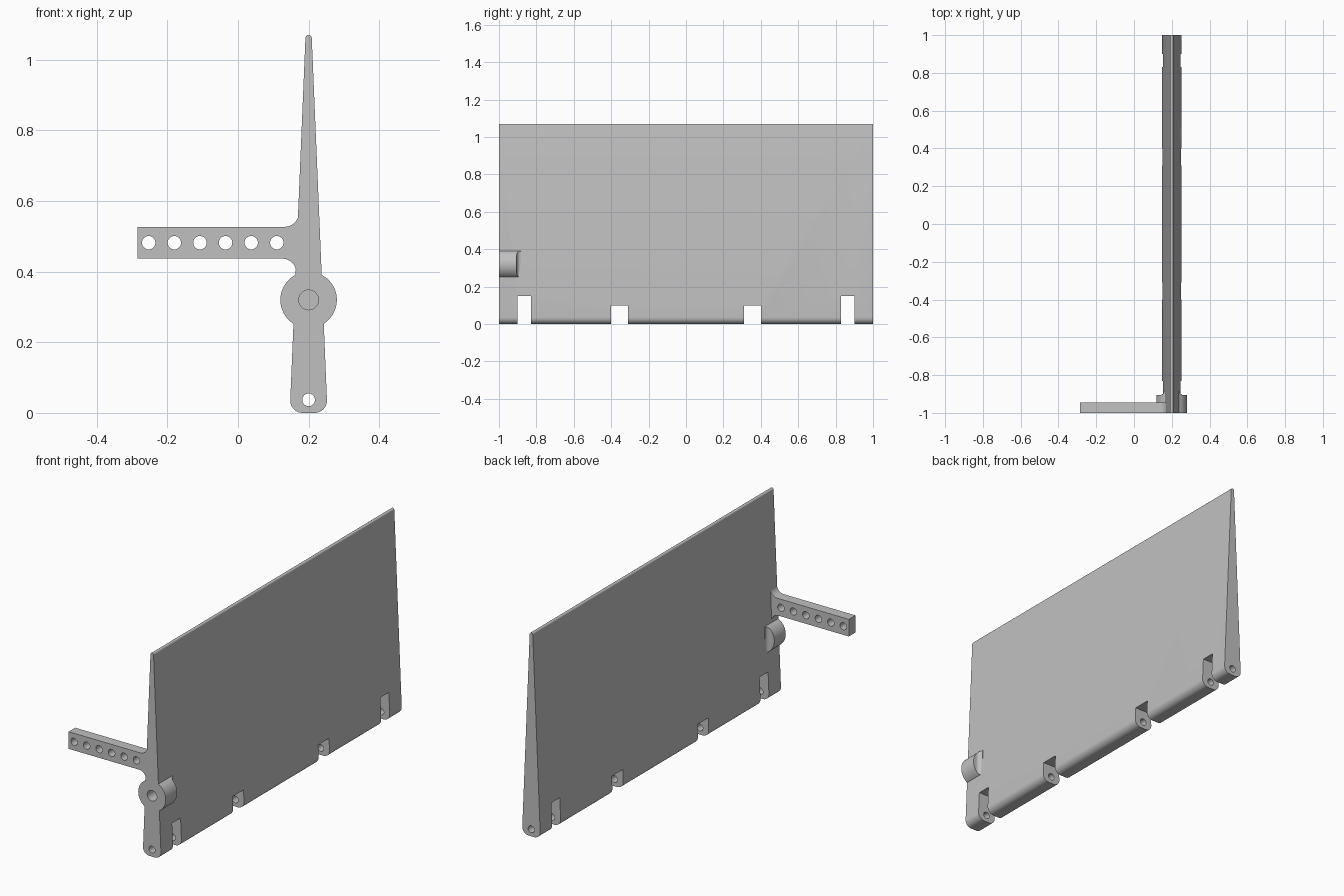
import bpy, bmesh
from math import cos, sin, radians

if "Cube" in bpy.data.objects:
    bpy.data.objects.remove(bpy.data.objects["Cube"], do_unlink=True)

grey = bpy.data.materials.new("plain_grey")
grey.use_nodes = True
colour = (0.53, 0.53, 0.53, 1)
grey.diffuse_color = colour
grey.node_tree.nodes["Principled BSDF"].inputs["Base Color"].default_value = colour

AXIS_X = 0.2      # centre plane of the panel
BOSS_Z = 0.32
FRONT = -1.0


def arc(cx, cy, r, start, end, steps=10):
    """Points along an arc, angles in degrees."""
    angles = [radians(start + (end - start) * i / steps) for i in range(steps + 1)]
    return [(cx + r * cos(a), cy + r * sin(a)) for a in angles]


def circle(cx, cy, r, steps=48):
    return arc(cx, cy, r, 0, 360, steps)[:-1]


def prism(name, points, low, high, along="y"):
    """Extrude a closed outline along y (outline in xz) or z (outline in xy)."""
    def place(p, d):
        return (p[0], d, p[1]) if along == "y" else (p[0], p[1], d)
    bm = bmesh.new()
    a = [bm.verts.new(place(p, low)) for p in points]
    b = [bm.verts.new(place(p, high)) for p in points]
    bm.faces.new(a)
    bm.faces.new(b[::-1])
    for i in range(len(points)):
        j = (i + 1) % len(points)
        bm.faces.new((a[i], b[i], b[j], a[j]))
    bmesh.ops.recalc_face_normals(bm, faces=bm.faces)
    mesh = bpy.data.meshes.new(name)
    bm.to_mesh(mesh)
    bm.free()
    mesh.materials.append(grey)
    obj = bpy.data.objects.new(name, mesh)
    bpy.context.collection.objects.link(obj)
    return obj


def activate(obj):
    bpy.ops.object.select_all(action="DESELECT")
    obj.select_set(True)
    bpy.context.view_layer.objects.active = obj


def cut(obj, cutter, operation="DIFFERENCE"):
    """Apply a boolean and discard the cutter."""
    mod = obj.modifiers.new("cut", "BOOLEAN")
    mod.operation = operation
    mod.solver = "EXACT"
    mod.object = cutter
    activate(obj)
    bpy.ops.object.modifier_apply(modifier=mod.name)
    bpy.data.objects.remove(cutter, do_unlink=True)


def hole(obj, x, z, r, low, high):
    cut(obj, prism("hole_cutter", circle(x, z, r, 32), low, high))


# Tapered panel with a rounded foot and a thin rounded top edge
outline = (arc(AXIS_X - 0.017, 0.035, 0.035, 180, 270)
           + arc(AXIS_X + 0.017, 0.035, 0.035, 270, 360)
           + arc(AXIS_X, 1.061, 0.009, 0, 180))
panel = prism("tapered_panel", outline, FRONT, 1)

# Hinge notches, mirrored front to back: tall outer pair, short inner pair
for inner, outer, top in ((0.83, 0.9, 0.15), (0.31, 0.4, 0.1)):
    for low, high in ((inner, outer), (-outer, -inner)):
        box = [(0, -0.1), (0.4, -0.1), (0.4, top), (0, top)]
        cut(panel, prism("notch_cutter", box, low, high))

# Hinge pin bore along the whole foot
hole(panel, AXIS_X, 0.037, 0.018, -1.1, 1.1)

# Pivot boss whose back face blends into the panel
boss = prism("pivot_boss", circle(AXIS_X, BOSS_Z, 0.08, 64), FRONT, -0.86)
blend = arc(0.062, -0.883, 0.022, 270, 180)
right = [(0.1, -1.1), (0.1, -0.905)] + blend
limit = ([(AXIS_X + x, y) for x, y in right]
         + [(AXIS_X - x, y) for x, y in reversed(right)])
cut(boss, prism("blend_cutter", limit, 0.2, 0.44, "z"), "INTERSECT")

# Blind pivot socket sunk into the front
for part in (panel, boss):
    hole(part, AXIS_X, BOSS_Z, 0.028, -1.1, -0.93)

# Lever arm with fillets at its root and a row of holes
arm_outline = ([(-0.285, 0.527), (-0.285, 0.437)]
               + arc(0.125, 0.397, 0.04, 90, 0)
               + [(AXIS_X, 0.397), (AXIS_X, 0.567)]
               + arc(0.132, 0.567, 0.04, 0, -90))
arm = prism("lever_arm", arm_outline, FRONT, -0.945)
for i in range(6):
    hole(arm, -0.253 + 0.0726 * i, 0.482, 0.019, -1.1, -0.9)

# Smooth the round surfaces, keep the edges crisp
for part in (panel, boss, arm):
    activate(part)
    bpy.ops.object.shade_smooth_by_angle(angle=radians(30))
